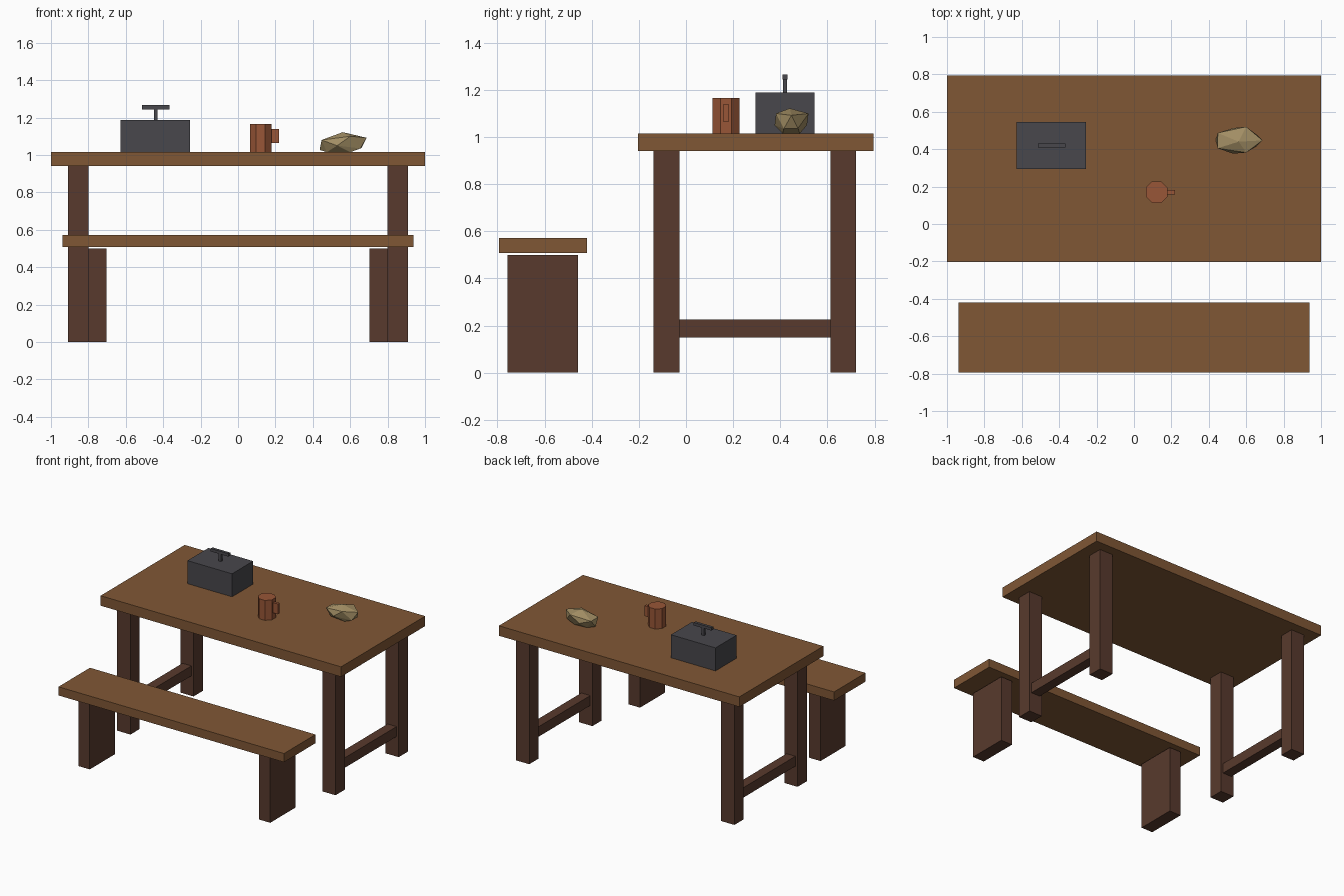
import bpy
import bmesh
from math import pi, cos
from mathutils import Matrix

cube = bpy.data.objects.get("Cube")
if cube:
    bpy.data.objects.remove(cube, do_unlink=True)


def material(name, rgb):
    linear = [((c / 255 + 0.055) / 1.055) ** 2.4 for c in rgb] + [1.0]
    mat = bpy.data.materials.new(name)
    mat.use_nodes = True
    mat.diffuse_color = linear
    mat.node_tree.nodes["Principled BSDF"].inputs["Base Color"].default_value = linear
    return mat


plank_wood = material("plank wood", (128, 87, 53))
leg_wood = material("dark leg wood", (88, 58, 45))
iron = material("dark iron", (72, 71, 76))
clay = material("red clay", (152, 86, 55))
crust = material("tan crust", (162, 142, 100))


def finish(name, bm, mat):
    bmesh.ops.recalc_face_normals(bm, faces=bm.faces)
    mesh = bpy.data.meshes.new(name)
    bm.to_mesh(mesh)
    bm.free()
    mesh.materials.append(mat)
    obj = bpy.data.objects.new(name, mesh)
    bpy.context.collection.objects.link(obj)
    return obj


def box(name, mat, x, y, z):
    """Block spanning the given (low, high) ranges."""
    bm = bmesh.new()
    bmesh.ops.create_cube(bm, size=1)
    spans = (x, y, z)
    bmesh.ops.scale(bm, vec=[abs(b - a) for a, b in spans], verts=bm.verts)
    bmesh.ops.translate(bm, vec=[(a + b) / 2 for a, b in spans], verts=bm.verts)
    return finish(name, bm, mat)


TOP = 1.015

# Table and bench planks
box("table_top", plank_wood, (-1, 1), (-0.204, 0.795), (0.94, TOP))
box("bench_seat", plank_wood, (-0.938, 0.938), (-0.793, -0.419), (0.507, 0.572))

# Legs and stretchers, mirrored left and right
for side, s in (("left", 1), ("right", -1)):
    leg_x = (s * 0.798, s * 0.908)
    box(f"front_{side}_table_leg", leg_wood, leg_x, (-0.138, -0.028), (0, 0.94))
    box(f"back_{side}_table_leg", leg_wood, leg_x, (0.612, 0.722), (0, 0.94))
    box(f"{side}_stretcher", leg_wood, (s * 0.816, s * 0.89), (-0.028, 0.612), (0.15, 0.225))
    box(f"{side}_bench_leg", leg_wood, (s * 0.703, s * 0.798), (-0.757, -0.458), (0, 0.5))

# Lidded chest with a T-shaped handle
box("chest", iron, (-0.627, -0.256), (0.295, 0.545), (TOP, 1.188))
box("chest_handle_post", iron, (-0.45, -0.431), (0.411, 0.429), (1.188, 1.244))
box("chest_handle_bar", iron, (-0.514, -0.366), (0.409, 0.431), (1.244, 1.266))

# Eight-sided mug
bm = bmesh.new()
radius = 0.058 / cos(pi / 8)
bmesh.ops.create_cone(bm, cap_ends=True, segments=8, radius1=radius, radius2=radius,
                      depth=0.15, matrix=Matrix.Rotation(pi / 8, 4, "Z"))
# Keep flat sides facing the axes
if max(v.co.x for v in bm.verts) > 0.06:
    bmesh.ops.rotate(bm, matrix=Matrix.Rotation(pi / 8, 3, "Z"), verts=bm.verts)
bmesh.ops.translate(bm, vec=(0.121, 0.17, TOP + 0.075), verts=bm.verts)
finish("mug", bm, clay)
box("mug_handle", clay, (0.172, 0.22), (0.159, 0.181), (1.063, 1.14))

# Faceted loaf, wrapped around a few corner points
corners = [
    (0.56, 0.44, 1.122), (0.448, 0.487, 1.078), (0.447, 0.405, 1.08),
    (0.60, 0.52, 1.1), (0.60, 0.382, 1.1), (0.687, 0.447, 1.092),
    (0.437, 0.45, 1.027), (0.66, 0.475, 1.037), (0.655, 0.415, 1.035),
    (0.53, 0.513, 1.05), (0.53, 0.376, 1.05),
    (0.475, 0.425, TOP), (0.6, 0.41, TOP), (0.59, 0.483, TOP), (0.49, 0.475, TOP),
]
bm = bmesh.new()
for p in corners:
    bm.verts.new(p)
hull = bmesh.ops.convex_hull(bm, input=bm.verts)
unused = {g for g in hull["geom_interior"] if isinstance(g, bmesh.types.BMVert)}
bmesh.ops.delete(bm, geom=list(unused), context="VERTS")
finish("loaf", bm, crust)
